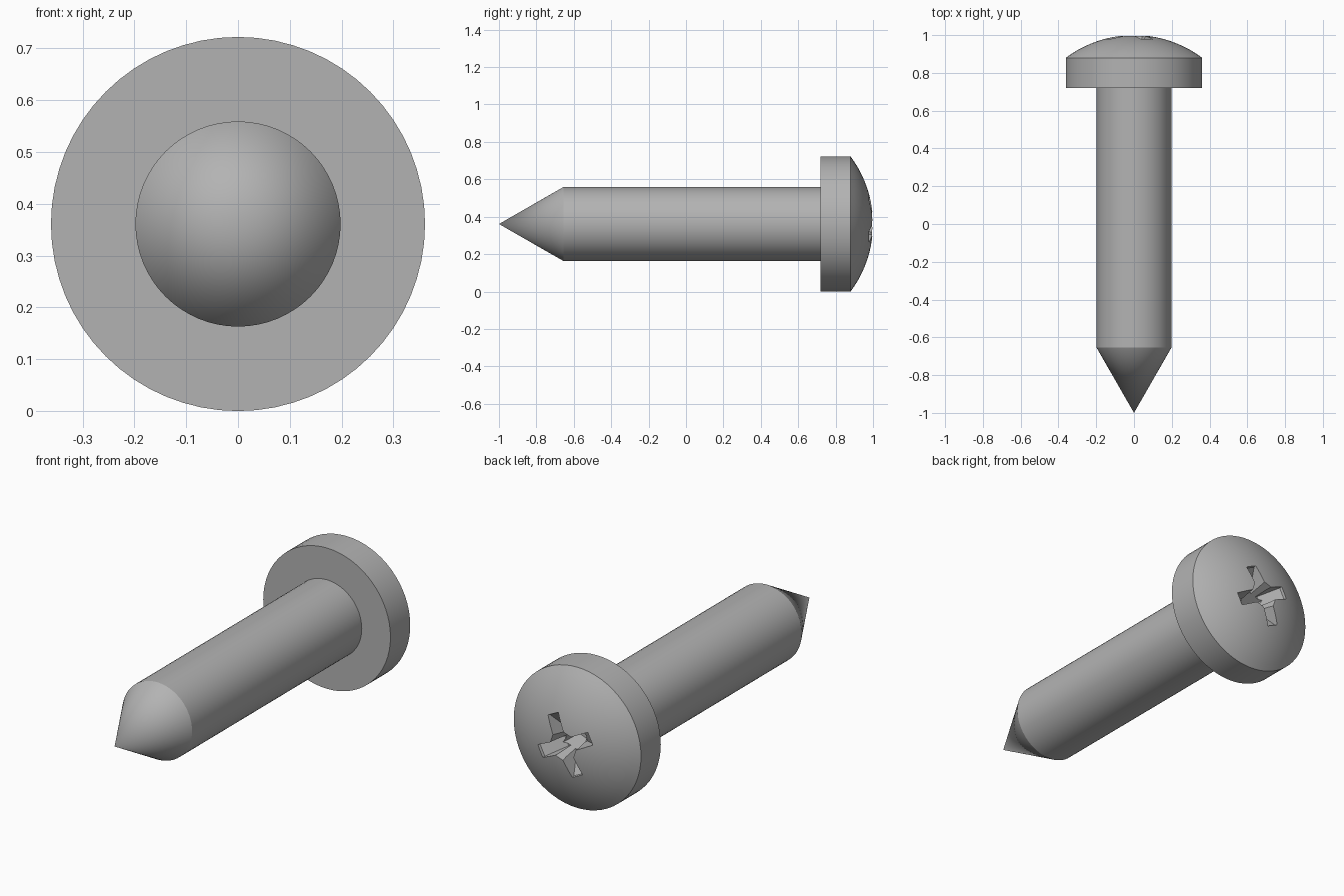
import bpy, bmesh, math
from mathutils import Matrix, Vector

cube = bpy.data.objects.get("Cube")
if cube:
    bpy.data.objects.remove(cube, do_unlink=True)

AXIS_Z = 0.361
HEAD_R, SHAFT_R = 0.361, 0.198
RIM_Y, DOME_R = 0.88, 0.603
TURN = math.radians(26)  # twist of the cross recess about the screw axis

steel = bpy.data.materials.new("steel grey")
steel.use_nodes = True
GREY = (0.45, 0.45, 0.45, 1)
steel.diffuse_color = GREY
steel.node_tree.nodes["Principled BSDF"].inputs["Base Color"].default_value = GREY


def make_object(name, bm):
    bmesh.ops.recalc_face_normals(bm, faces=bm.faces)
    mesh = bpy.data.meshes.new(name)
    bm.to_mesh(mesh)
    bm.free()
    mesh.materials.append(steel)
    obj = bpy.data.objects.new(name, mesh)
    bpy.context.collection.objects.link(obj)
    return obj


def revolve(name, profile, steps=64):
    """Spin (radius, y) points about the screw axis."""
    bm = bmesh.new()
    verts = [bm.verts.new((r, y, AXIS_Z)) for r, y in profile]
    edges = [bm.edges.new(pair) for pair in zip(verts, verts[1:])]
    bmesh.ops.spin(bm, geom=verts + edges, cent=(0, 0, AXIS_Z), axis=(0, 1, 0),
                   angle=math.tau, steps=steps)
    bmesh.ops.remove_doubles(bm, verts=bm.verts, dist=1e-5)
    return make_object(name, bm)


def loft(name, sections, angle):
    """Skin rectangles (y, r_in, r_out, half_width) into a solid, turned by angle."""
    bm = bmesh.new()
    rings = []
    for y, r0, r1, w in sections:
        corners = ((r0, -w), (r1, -w), (r1, w), (r0, w))
        rings.append([bm.verts.new((x, y, z)) for x, z in corners])
    bm.faces.new(rings[0])
    bm.faces.new(rings[-1])
    for a, b in zip(rings, rings[1:]):
        for i in range(4):
            j = (i + 1) % 4
            bm.faces.new((a[i], a[j], b[j], b[i]))
    turn = Matrix.Translation((0, 0, AXIS_Z)) @ Matrix.Rotation(angle, 4, "Y")
    bm.transform(turn)
    obj = make_object(name, bm)
    obj.hide_render = True
    obj.hide_viewport = True
    return obj


# Pointed shank, flat-bottomed head and domed top as one turned profile
profile = [(0, -1), (SHAFT_R, -0.655), (SHAFT_R, 0.72), (HEAD_R, 0.72), (HEAD_R, RIM_Y)]
edge_angle = math.asin(HEAD_R / DOME_R)
for i in range(1, 11):
    a = edge_angle * (1 - i / 10)
    profile.append((DOME_R * math.sin(a), 1 - DOME_R * (1 - math.cos(a))))
screw = revolve("screw", profile)

# Cross recess: a deep tapered socket and four shallow arms with sloping ends
cutters = [loft("socket_cutter", [(1.03, -0.075, 0.075, 0.075),
                                  (0.80, -0.035, 0.035, 0.035)], TURN + math.pi / 4)]
for k in range(4):
    cutters.append(loft("arm_cutter", [(1.03, 0, 0.168, 0.034), (0.965, 0, 0.155, 0.032),
                                       (0.89, 0, 0.06, 0.026)], TURN + k * math.pi / 2))
for cutter in cutters:
    cut = screw.modifiers.new("recess", "BOOLEAN")
    cut.operation = "DIFFERENCE"
    cut.solver = "EXACT"
    cut.object = cutter

# Bake the recess, drop the cutters and shade
bpy.context.view_layer.objects.active = screw
screw.select_set(True)
for mod in list(screw.modifiers):
    bpy.ops.object.modifier_apply(modifier=mod.name)
for cutter in cutters:
    bpy.data.objects.remove(cutter, do_unlink=True)
bpy.ops.object.shade_smooth_by_angle(angle=math.radians(28))
